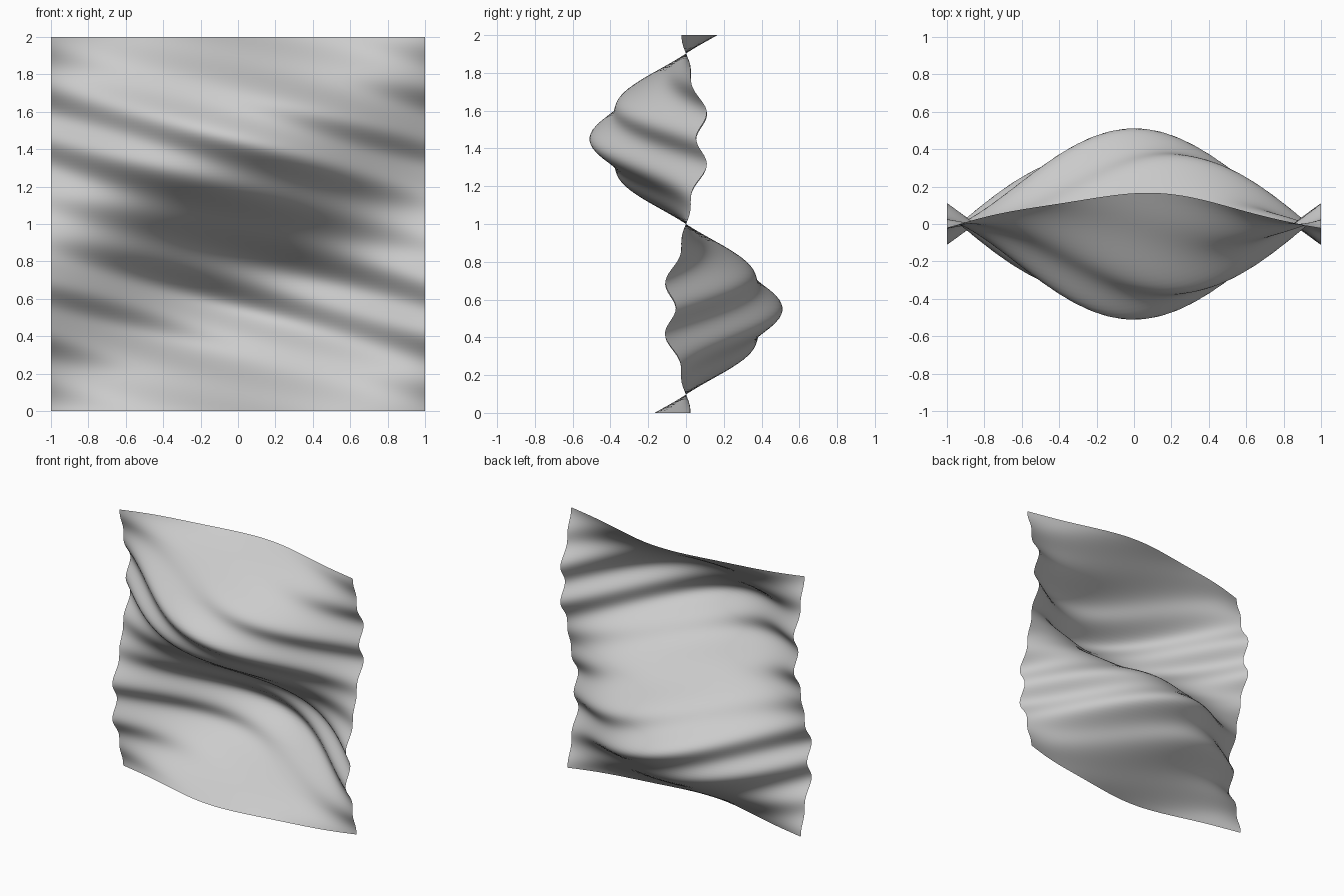
import bpy, bmesh
from math import sin, cos

if "Cube" in bpy.data.objects:
    bpy.data.objects.remove(bpy.data.objects["Cube"])

N = 100  # grid cells per side


def depth(x, v):
    """Broad double swell plus fine diagonal ripples, v measured from mid height."""
    swell = -0.475 * cos(1.76 * x)
    ripple = 0.036 * cos(6.2 * x + 21 * v)
    return sin(3.48 * v) * (swell + ripple)


# rippled upright sheet
bm = bmesh.new()
bmesh.ops.create_grid(bm, x_segments=N, y_segments=N, size=1)
for vert in bm.verts:
    x, v = vert.co.x, vert.co.y
    vert.co = (x, depth(x, v), v + 1)
bmesh.ops.recalc_face_normals(bm, faces=bm.faces)
for face in bm.faces:
    face.smooth = True
if sum(f.normal.y for f in bm.faces) > 0:
    bmesh.ops.reverse_faces(bm, faces=bm.faces)

mesh = bpy.data.meshes.new("rippled_sheet")
bm.to_mesh(mesh)
bm.free()
sheet = bpy.data.objects.new("rippled_sheet", mesh)
bpy.context.collection.objects.link(sheet)
